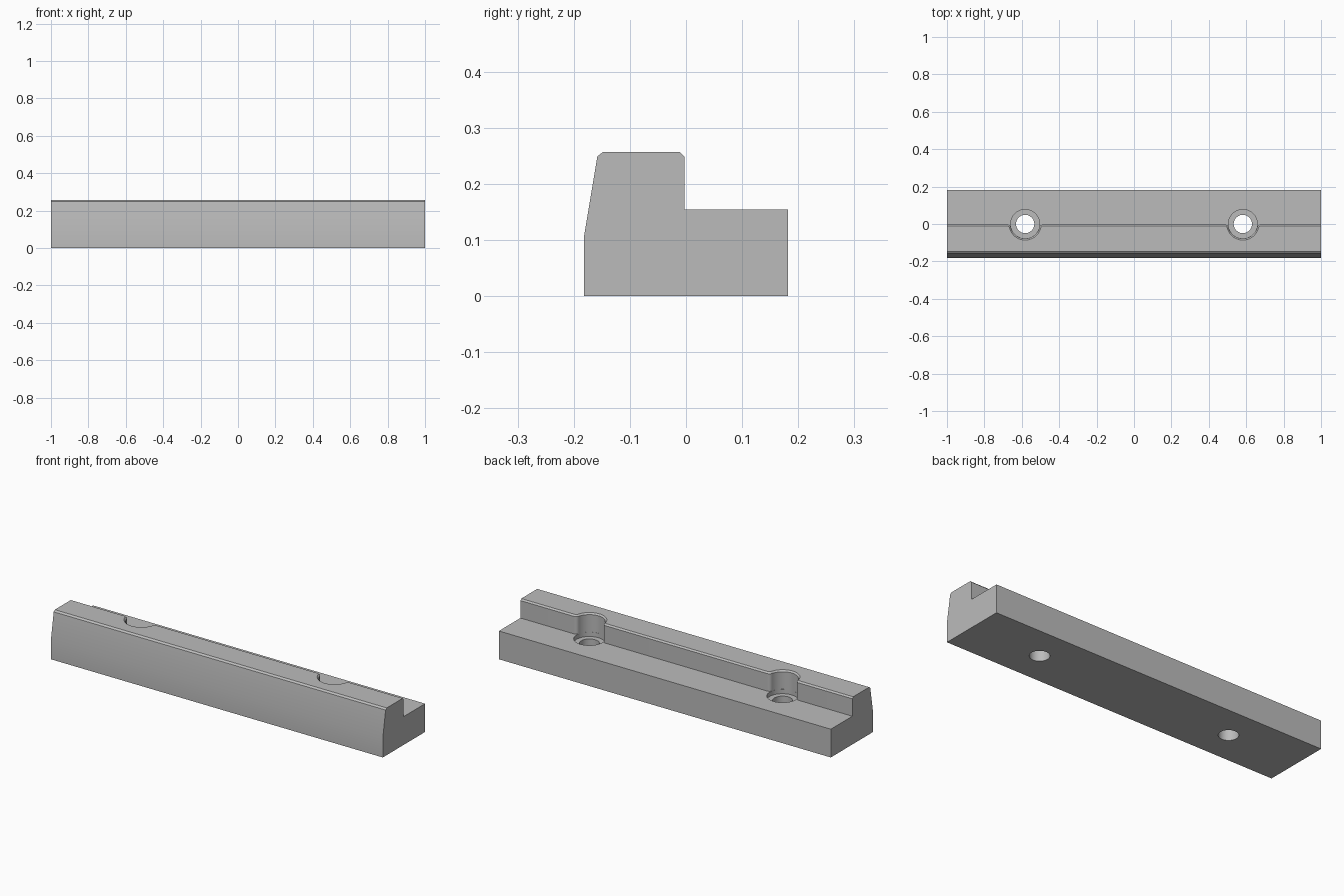
import bpy, bmesh
from math import sin, cos, pi, sqrt, atan2

cube = bpy.data.objects.get("Cube")
if cube:
    bpy.data.objects.remove(cube)

HOLES = (-0.582, 0.582)
WALL_Y, LEDGE_Z, TOP_Z = -0.003, 0.154, 0.257
BORE, FILLET, CHAMFER = 0.078, 0.02, 0.008

grey = bpy.data.materials.new("plain grey")
grey.use_nodes = True
grey.diffuse_color = (0.5, 0.5, 0.5, 1)
grey.node_tree.nodes["Principled BSDF"].inputs["Base Color"].default_value = (0.5, 0.5, 0.5, 1)


def loft(name, rings):
    """Closed solid through a stack of matching point rings."""
    bm = bmesh.new()
    loops = [[bm.verts.new(p) for p in ring] for ring in rings]
    n = len(loops[0])
    for a, b in zip(loops, loops[1:]):
        for i in range(n):
            j = (i + 1) % n
            bm.faces.new((a[i], a[j], b[j], b[i]))
    bm.faces.new(loops[0][::-1])
    bm.faces.new(loops[-1])
    bmesh.ops.recalc_face_normals(bm, faces=bm.faces)
    mesh = bpy.data.meshes.new(name)
    bm.to_mesh(mesh)
    bm.free()
    mesh.materials.append(grey)
    obj = bpy.data.objects.new(name, mesh)
    bpy.context.collection.objects.link(obj)
    return obj


def arc(cx, cy, r, a, b, steps):
    return [(cx + r * cos(a + (b - a) * i / steps), cy + r * sin(a + (b - a) * i / steps))
            for i in range(steps + 1)]


def ledge_outline(grow, z):
    """Plan of the ledge cut: straight wall, blended into each screw bore."""
    fy = WALL_Y - FILLET
    fx = sqrt((BORE + FILLET) ** 2 - fy ** 2)
    blend = atan2(-fy, fx)
    pts = [(-1.1, WALL_Y - grow)]
    for x in HOLES:
        r = FILLET - grow
        pts += arc(x - fx, fy, r, pi / 2, blend, 8)
        pts += arc(x, 0, BORE + grow, pi + blend, 2 * pi - blend, 40)[1:-1]
        pts += arc(x + fx, fy, r, pi - blend, pi / 2, 8)
    pts += [(1.1, WALL_Y - grow), (1.1, 0.3), (-1.1, 0.3)]
    return [(x, y, z) for x, y in pts]


def cut(target, tool):
    tool.hide_render = True
    mod = target.modifiers.new("cut", 'BOOLEAN')
    mod.operation, mod.solver, mod.object = 'DIFFERENCE', 'EXACT', tool
    bpy.context.view_layer.objects.active = target
    bpy.ops.object.modifier_apply(modifier=mod.name)
    bpy.data.objects.remove(tool)


# Bar with sloped front and chamfered top front edge
profile = [(-0.182, 0), (0.182, 0), (0.182, TOP_Z), (-0.148, TOP_Z), (-0.158, 0.249), (-0.182, 0.105)]
bar = loft("clamp_bar", [[(x, y, z) for y, z in profile] for x in (-1, 1)])

# Rear ledge with chamfered upper edge
cut(bar, loft("ledge_cutter", [ledge_outline(0, LEDGE_Z),
                               ledge_outline(0, TOP_Z - CHAMFER),
                               ledge_outline(CHAMFER * 1.5, TOP_Z + CHAMFER / 2)]))

# Screw seats sunk into the ledge, and through holes
for x in HOLES:
    for name, r, low, high in (("seat_cutter", BORE - 0.0005, 0.13, 0.2),
                               ("hole_cutter", 0.049, -0.1, 0.2)):
        circle = arc(x, 0, r, 0, 2 * pi, 64)[:-1]
        cut(bar, loft(name, [[(px, py, z) for px, py in circle] for z in (low, high)]))

bpy.ops.object.select_all(action='DESELECT')
bar.select_set(True)
bpy.context.view_layer.objects.active = bar
bpy.ops.object.shade_smooth_by_angle(angle=pi / 6)
